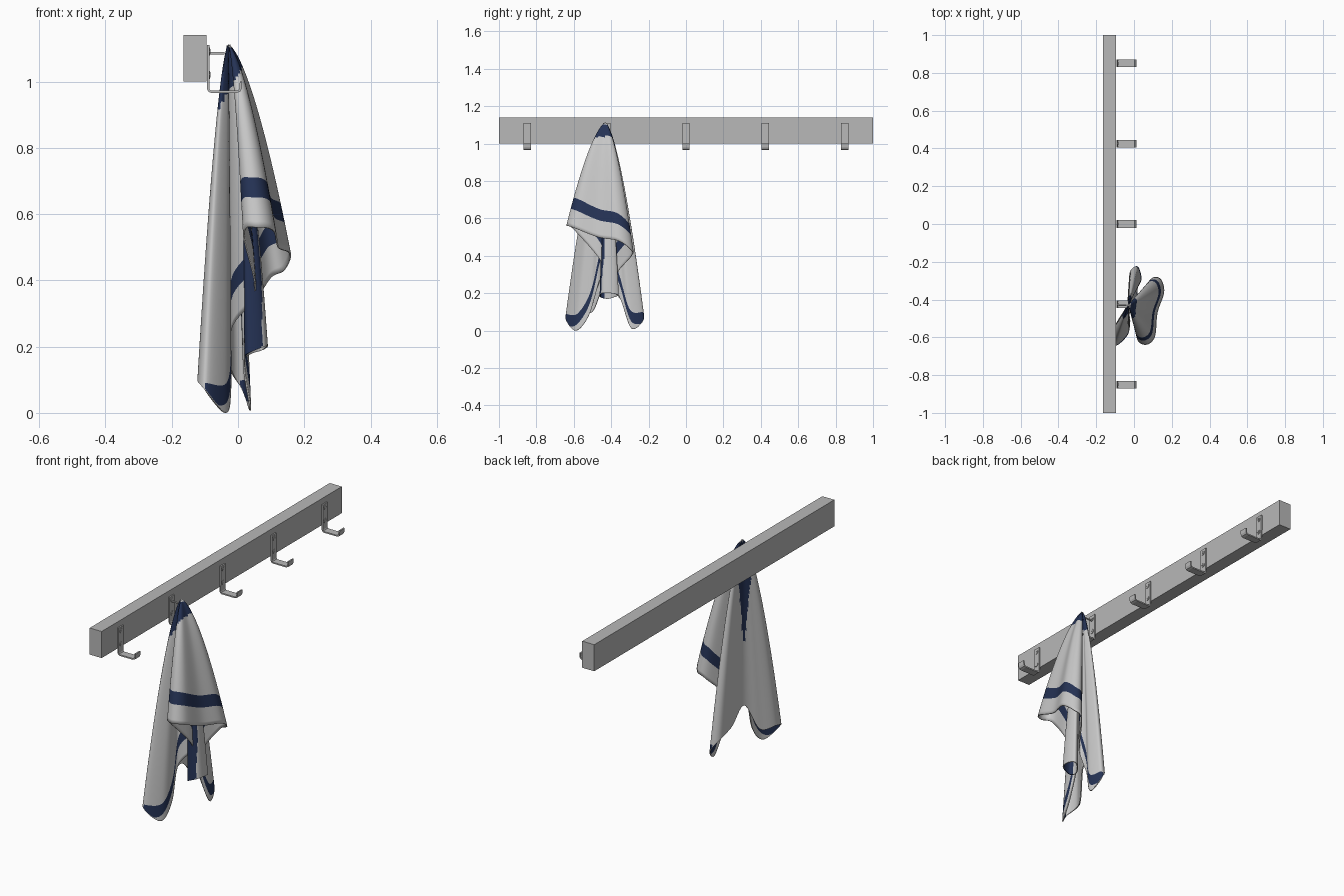
import bpy, bmesh, math
from mathutils import Vector

if "Cube" in bpy.data.objects:
    bpy.data.objects.remove(bpy.data.objects["Cube"])


def material(name, rgb):
    m = bpy.data.materials.new(name)
    m.use_nodes = True
    m.diffuse_color = (*rgb, 1)
    m.node_tree.nodes["Principled BSDF"].inputs["Base Color"].default_value = (*rgb, 1)
    return m


grey = material("rail_grey", (0.48, 0.48, 0.48))
cloth = material("towel_grey", (0.58, 0.58, 0.58))
navy = material("navy_stripe", (0.018, 0.032, 0.09))


def make(name, bm, *mats):
    bmesh.ops.recalc_face_normals(bm, faces=bm.faces)
    me = bpy.data.meshes.new(name)
    bm.to_mesh(me)
    bm.free()
    ob = bpy.data.objects.new(name, me)
    for m in mats:
        me.materials.append(m)
    bpy.context.collection.objects.link(ob)
    return ob


def box(name, lo, hi, mat):
    bm = bmesh.new()
    bmesh.ops.create_cube(bm, size=1)
    for v in bm.verts:
        v.co = [(a + b) / 2 + c * (b - a) for a, b, c in zip(lo, hi, v.co)]
    return make(name, bm, mat)


def rod(name, x0, x1, y, z, r):
    bm = bmesh.new()
    bmesh.ops.create_cone(bm, cap_ends=True, segments=16, radius1=r, radius2=r, depth=x1 - x0)
    for v in bm.verts:
        a, b, c = v.co
        v.co = ((x0 + x1) / 2 + c, y + a, z + b)
    return make(name, bm, grey)


def smooth(ob, angle=60):
    bpy.ops.object.select_all(action='DESELECT')
    ob.select_set(True)
    bpy.context.view_layer.objects.active = ob
    bpy.ops.object.shade_smooth_by_angle(angle=math.radians(angle))


# Wall rail
box("rail", (-0.165, -1, 1.0), (-0.095, 1, 1.14), grey)

# Bent strap hooks, each with two cross-head screws
strap = [(-0.09, 1.11), (-0.09, 0.978), (-0.086, 0.971), (-0.08, 0.969),
         (-0.005, 0.969), (0.004, 0.972), (0.008, 0.98), (0.009, 1.0)]


def hook(y):
    bm = bmesh.new()
    rows = [[bm.verts.new((x, y + s * 0.02, z)) for s in (-1, 1)] for x, z in strap]
    for a, b in zip(rows, rows[1:]):
        bm.faces.new((a[0], a[1], b[1], b[0]))
    ob = make("hook", bm, grey)
    mod = ob.modifiers.new("thickness", 'SOLIDIFY')
    mod.thickness = 0.007
    mod.offset = 0
    for z in (1.09, 1.02):
        rod("screw", -0.09, -0.084, y, z, 0.012)
        box("screw_slot", (-0.084, y - 0.008, z - 0.001), (-0.083, y + 0.008, z + 0.001), grey)
        box("screw_slot", (-0.084, y - 0.001, z - 0.008), (-0.083, y + 0.001, z + 0.008), grey)


for i in range(-2, 3):
    hook(i * 0.425)
rod("towel_peg", -0.09, -0.04, -0.43, 1.085, 0.004)


def closed_curve(points, n):
    """Smooth closed curve through points of any dimension."""
    out = []
    k = len(points)
    for i in range(k):
        p0, p1, p2, p3 = (Vector(points[(i + j) % k]) for j in (-1, 0, 1, 2))
        for s in range(n):
            t = s / n
            out.append(p1 + 0.5 * t * (p2 - p0 + t * (2 * p0 - 5 * p1 + 4 * p2 - p3
                       + t * (3 * p1 - p0 - 3 * p2 + p3))))
    return out


def drape(name, apex, hem, spread, band, rule=None):
    """Sheet hanging from apex to a closed hem; a band runs above the hem."""
    bm = bmesh.new()
    cols = []
    for x, y, z, gap in closed_curve(hem, 8):
        fall = apex[2] - z
        t1 = min(1 - (gap + band) / fall, 0.994)
        t2 = min(max(1 - gap / fall, t1 + 0.002), 0.997)
        ts = [t1 * (i / 36) ** 1.5 for i in range(1, 37)]
        ts += [t1 + (t2 - t1) * i / 4 for i in range(1, 5)]
        ts += [t2 + (1 - t2) * i / 5 for i in range(1, 6)]
        cols.append([bm.verts.new((apex[0] + (x - apex[0]) * t ** spread,
                                   apex[1] + (y - apex[1]) * t ** spread,
                                   apex[2] - fall * t)) for t in ts])
    tip = bm.verts.new(apex)
    for a, b in zip(cols, cols[1:] + cols[:1]):
        bm.faces.new((tip, b[0], a[0]))
        for j in range(len(a) - 1):
            f = bm.faces.new((a[j], b[j], b[j + 1], a[j + 1]))
            wide = (a[35].co - a[39].co).length > 0.012
            f.material_index = int(35 <= j < 39 and wide)
            if rule and rule(f.calc_center_median()):
                f.material_index = 1
    ob = make(name, bm, cloth, navy)
    smooth(ob, 80)
    mod = ob.modifiers.new("thickness", 'SOLIDIFY')
    mod.thickness = 0.005
    return ob


def upper_band(c):
    over_peg = c.z - 1.75 * c.x > 1.02 and c.z < 1.1
    back_wedge = c.x < -0.028 and abs(c.y + 0.43) < (c.z - 0.55) * 0.1
    return over_peg or back_wedge


# Towel: hem points as x, y, z and the distance of the band above the hem
hem = [
    (0.015, -0.60, 0.54, 0.09), (0.06, -0.64, 0.56, 0.09), (0.11, -0.60, 0.55, 0.09),
    (0.125, -0.47, 0.50, 0.09), (0.16, -0.36, 0.48, 0.09), (0.14, -0.29, 0.43, 0.09),
    (0.09, -0.29, 0.40, 0.09), (0.03, -0.38, 0.28, 0.09),
    (0.02, -0.34, 0.14, 0.07), (0.04, -0.29, 0.01, 0.04), (0.02, -0.225, 0.06, -0.02),
    (-0.02, -0.25, 0.12, -0.08), (-0.03, -0.34, 0.16, -0.08), (-0.04, -0.43, 0.24, -0.08),
    (-0.08, -0.50, 0.10, -0.08), (-0.122, -0.58, 0.10, -0.08), (-0.10, -0.645, 0.07, -0.04),
    (-0.035, -0.59, 0.0, 0.03), (-0.02, -0.52, 0.08, 0.06), (-0.02, -0.47, 0.25, 0.09),
    (0.05, -0.45, 0.36, 0.09)]
drape("towel", (-0.03, -0.43, 1.112), hem, 0.65, 0.06, upper_band)

# Narrow corner fold hanging inside, with an upright stripe
fold = [(0.02, -0.42, 0.17, 0), (0.03, -0.46, 0.18, 0), (0.08, -0.45, 0.2, 0),
        (0.09, -0.40, 0.2, 0), (0.075, -0.36, 0.19, 0), (0.04, -0.38, 0.18, 0)]
drape("towel_inner_fold", (0.0, -0.42, 0.85), fold, 0.5, 0.0,
      lambda c: c.y < -0.435 and c.x < 0.072)
